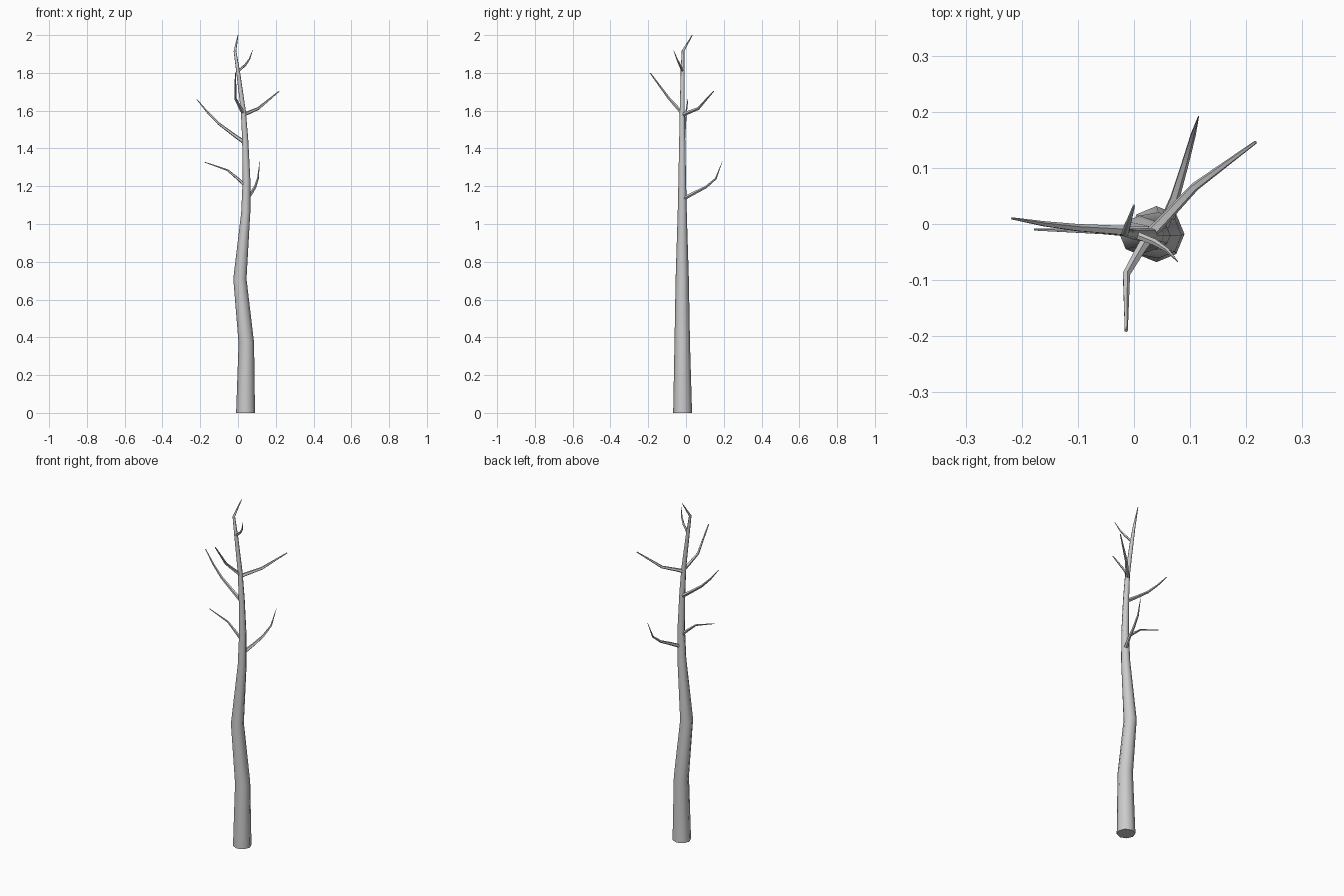
import bpy, bmesh, math
from mathutils import Vector


def limb(name, points, sides):
    """Tapered tube through (x, y, z, radius) points."""
    bm = bmesh.new()
    pts = [Vector(p[:3]) for p in points]
    rings = []
    last = len(pts) - 1
    tangents = [(pts[min(i + 1, last)] - pts[max(i - 1, 0)]).normalized()
                for i in range(len(pts))]
    if pts[0].z == 0:
        tangents[0] = Vector((0, 0, 1))      # flat cut on the ground
    # carry one reference axis along the path so the tube does not twist
    axis = Vector((1, 0, 0)) if abs(tangents[0].x) < 0.7 else Vector((0, 1, 0))
    for p, t, src in zip(pts, tangents, points):
        axis = (axis - t * axis.dot(t)).normalized()
        side = t.cross(axis)
        ring = []
        for k in range(sides):
            a = 2 * math.pi * k / sides
            ring.append(bm.verts.new(p + (axis * math.cos(a) + side * math.sin(a)) * src[3]))
        rings.append(ring)
    for lo, hi in zip(rings, rings[1:]):
        for k in range(sides):
            n = (k + 1) % sides
            bm.faces.new((lo[k], lo[n], hi[n], hi[k]))
    bm.faces.new(rings[0][::-1])
    bm.faces.new(rings[-1])
    mesh = bpy.data.meshes.new(name)
    bm.to_mesh(mesh)
    bm.free()
    obj = bpy.data.objects.new(name, mesh)
    bpy.context.collection.objects.link(obj)
    bpy.ops.object.select_all(action='DESELECT')
    obj.select_set(True)
    bpy.context.view_layer.objects.active = obj
    bpy.ops.object.shade_smooth_by_angle(angle=math.radians(60))
    return obj


# Wavy trunk ending in a bent tip
limb("trunk", [
    (0.04, -0.018, 0.00, 0.050), (0.044, -0.020, 0.37, 0.041),
    (0.010, -0.020, 0.71, 0.035), (0.041, -0.020, 1.06, 0.024),
    (0.045, -0.020, 1.24, 0.020), (0.038, -0.020, 1.45, 0.016),
    (0.028, -0.020, 1.60, 0.013), (0.000, -0.018, 1.81, 0.010),
    (-0.016, -0.016, 1.915, 0.007), (0.000, 0.033, 2.00, 0.002)], 8)

# Bare branches, each starting inside the trunk
branches = {
    "branch_low_back": [(0.048, -0.012, 1.135, 0.011), (0.072, 0.045, 1.165, 0.009),
                        (0.090, 0.105, 1.195, 0.007), (0.105, 0.158, 1.24, 0.005),
                        (0.115, 0.192, 1.33, 0.001)],
    "branch_low_left": [(0.035, -0.018, 1.205, 0.009), (0.005, -0.017, 1.235, 0.008),
                        (-0.055, -0.014, 1.285, 0.005), (-0.178, -0.010, 1.328, 0.002)],
    "branch_mid_left": [(0.030, -0.016, 1.435, 0.011), (-0.020, -0.012, 1.47, 0.009),
                        (-0.100, -0.007, 1.53, 0.007), (-0.160, 0.000, 1.59, 0.005),
                        (-0.218, 0.010, 1.66, 0.002)],
    "branch_right": [(0.030, -0.016, 1.578, 0.011), (0.050, 0.004, 1.587, 0.010),
                     (0.108, 0.066, 1.612, 0.008), (0.217, 0.146, 1.702, 0.003)],
    "branch_front": [(0.030, -0.018, 1.585, 0.011), (0.012, -0.045, 1.615, 0.009),
                     (-0.014, -0.090, 1.665, 0.007), (-0.014, -0.190, 1.80, 0.003)],
    "branch_top": [(0.000, -0.018, 1.808, 0.007), (0.038, -0.033, 1.842, 0.006),
                   (0.060, -0.047, 1.872, 0.004), (0.078, -0.067, 1.922, 0.001)],
}
for name, path in branches.items():
    limb(name, path, 5)
